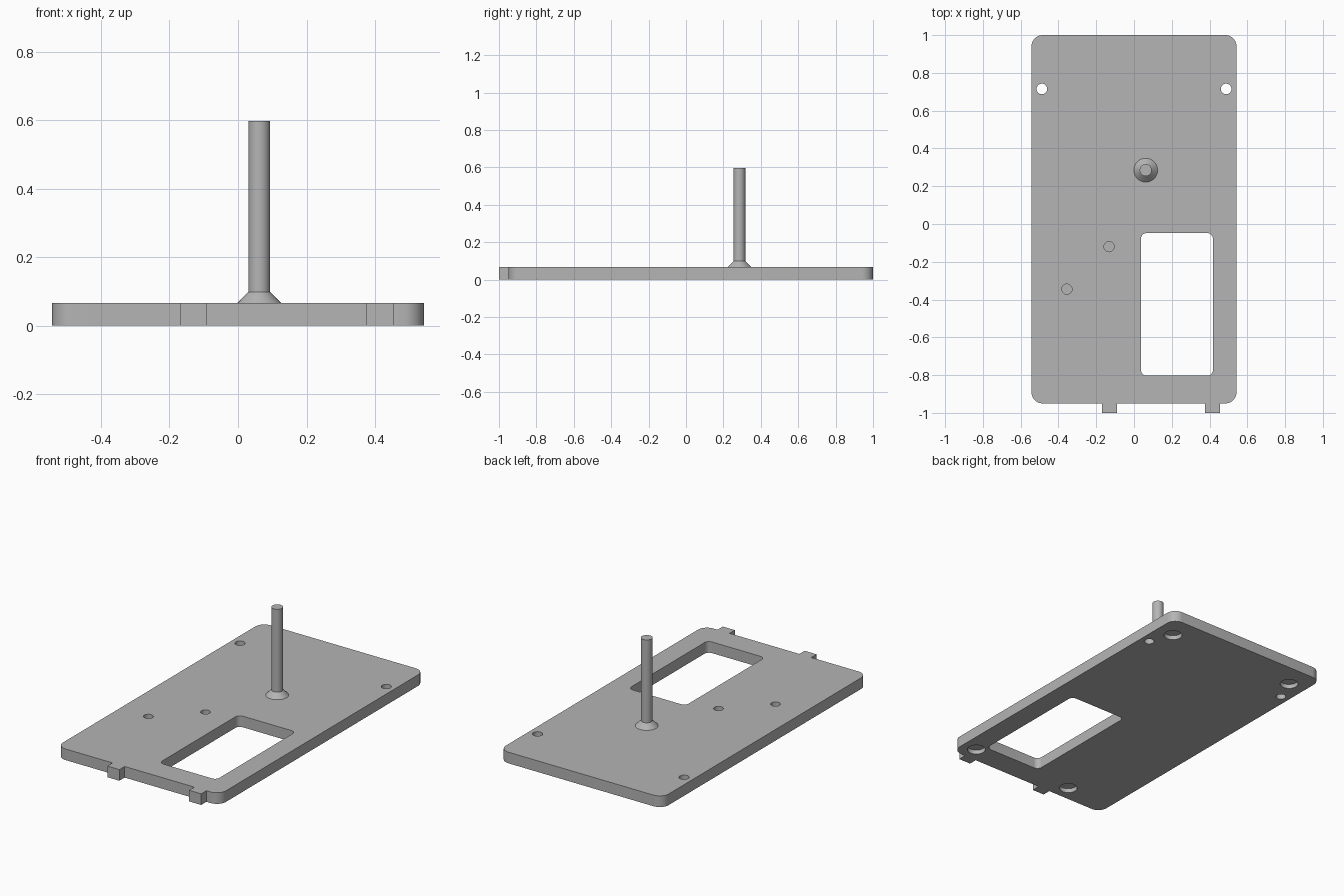
import bpy, bmesh
from math import sin, cos, pi

cube = bpy.data.objects.get("Cube")
if cube:
    bpy.data.objects.remove(cube, do_unlink=True)

grey = bpy.data.materials.new("plain_grey")
grey.use_nodes = True
colour = (0.46, 0.46, 0.46, 1)
grey.diffuse_color = colour
grey.node_tree.nodes["Principled BSDF"].inputs["Base Color"].default_value = colour

THICK = 0.067
LEFT, FRONT, BACK = 0.543, -0.95, 1.0


def rounded_rect(x0, x1, y0, y1, r, steps=10):
    """Counter-clockwise outline, starting at the front -x corner."""
    centres = [(x0 + r, y0 + r), (x1 - r, y0 + r), (x1 - r, y1 - r), (x0 + r, y1 - r)]
    pts = []
    for i, (cx, cy) in enumerate(centres):
        for k in range(steps + 1):
            a = pi + (i + k / steps) * pi / 2
            pts.append((cx + r * cos(a), cy + r * sin(a)))
    return pts


def circle(cx, cy, r, n=40):
    return [(cx + r * cos(2 * pi * k / n), cy + r * sin(2 * pi * k / n)) for k in range(n)]


def make_object(name, bm):
    bmesh.ops.recalc_face_normals(bm, faces=bm.faces)
    mesh = bpy.data.meshes.new(name)
    bm.to_mesh(mesh)
    bm.free()
    mesh.materials.append(grey)
    obj = bpy.data.objects.new(name, mesh)
    bpy.context.collection.objects.link(obj)
    return obj


def prism(name, outline, z0, z1):
    bm = bmesh.new()
    face = bm.faces.new([bm.verts.new((x, y, z0)) for x, y in outline])
    top = bmesh.ops.extrude_face_region(bm, geom=[face])["geom"]
    verts = [v for v in top if isinstance(v, bmesh.types.BMVert)]
    bmesh.ops.translate(bm, verts=verts, vec=(0, 0, z1 - z0))
    return make_object(name, bm)


def smooth(obj):
    bpy.ops.object.select_all(action="DESELECT")
    obj.select_set(True)
    bpy.context.view_layer.objects.active = obj
    bpy.ops.object.shade_smooth_by_angle(angle=0.5)


# Base plate outline, with two tabs let into the front edge
steps = 10
outline = rounded_rect(-LEFT, LEFT, FRONT, BACK, 0.06, steps)
tabs = []
for cx in (-0.13, 0.415):
    a, b = cx - 0.04, cx + 0.04
    tabs += [(a, FRONT), (a, -1), (b, -1), (b, FRONT)]
outline[steps + 1:steps + 1] = tabs
plate = prism("base_plate", outline, 0, THICK)

# Cutters: window, through holes, blind top holes, round recesses underneath
cutters = [prism("window_cutter", rounded_rect(0.037, 0.418, -0.803, -0.048, 0.03), -0.1, 0.2)]
for side in (-1, 1):
    cutters.append(prism("through_hole_cutter", circle(side * 0.488, 0.715, 0.028), -0.1, 0.2))
for x, y in ((-0.132, -0.12), (-0.355, -0.345)):
    cutters.append(prism("blind_hole_cutter", circle(x, y, 0.027), 0.03, 0.2))
for x, y in ((-0.43, 0.856), (0.43, 0.856), (-0.23, -0.855), (0.45, -0.855)):
    cutters.append(prism("recess_cutter", circle(x, y, 0.051), -0.1, 0.026))

bpy.context.view_layer.objects.active = plate
for cutter in cutters:
    cutter.hide_render = True
    mod = plate.modifiers.new("cut", "BOOLEAN")
    mod.operation, mod.solver, mod.object = "DIFFERENCE", "EXACT", cutter
    bpy.ops.object.modifier_apply(modifier=mod.name)
    bpy.data.objects.remove(cutter, do_unlink=True)
smooth(plate)

# Post with a flared foot, as one turned profile of radius and height
bm = bmesh.new()
rings = [[bm.verts.new((x, y, z)) for x, y in circle(0.062, 0.285, r)]
         for r, z in ((0.063, THICK), (0.032, 0.098), (0.032, 0.597))]
for low, high in zip(rings, rings[1:]):
    for k in range(len(low)):
        bm.faces.new((low[k - 1], low[k], high[k], high[k - 1]))
bm.faces.new(rings[0])
bm.faces.new(rings[-1])
smooth(make_object("post", bm))
